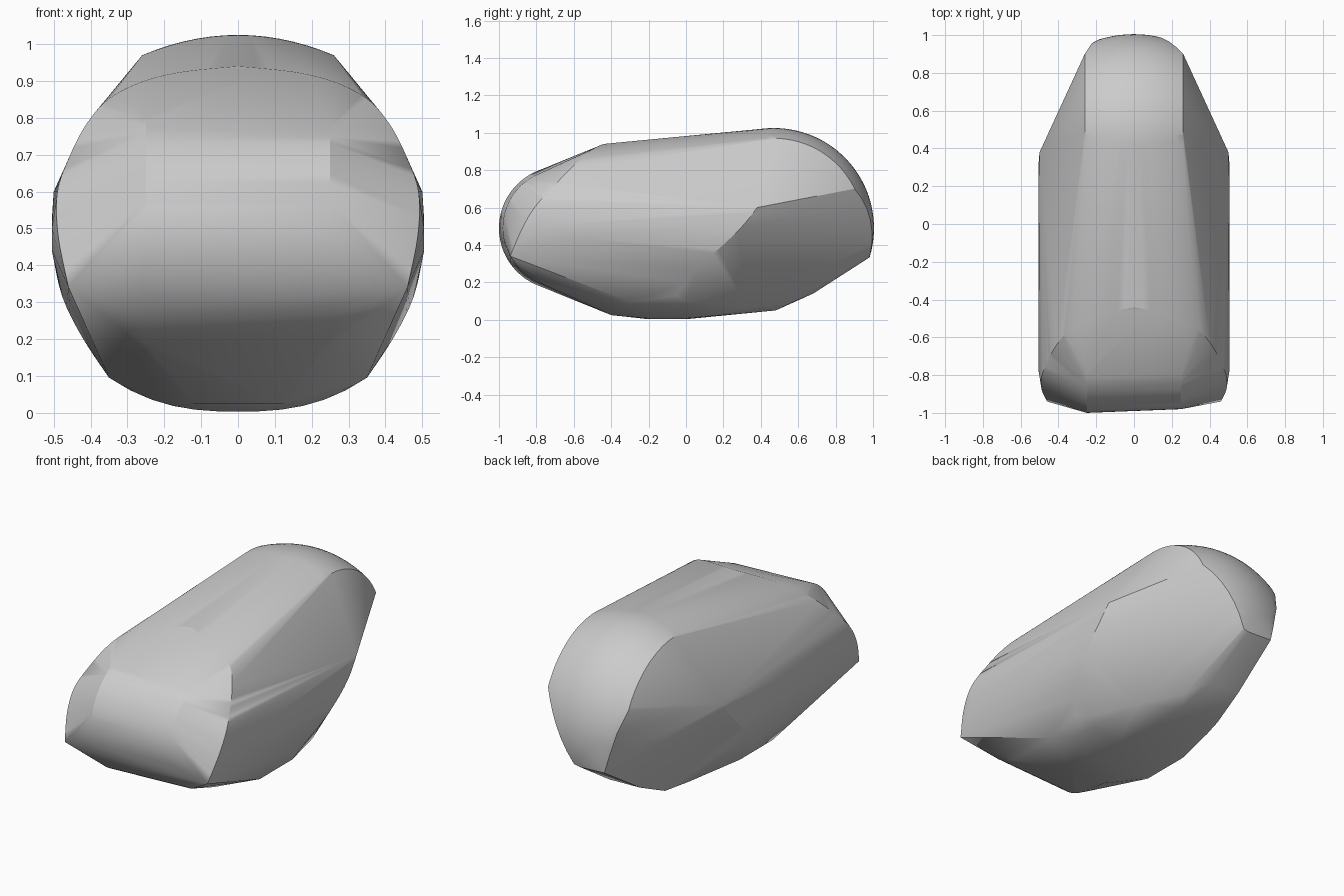
import bpy, bmesh
from math import sin, cos, radians

cube = bpy.data.objects.get("Cube")
if cube:
    bpy.data.objects.remove(cube, do_unlink=True)

points = []


def lerp(a, b, t):
    return a + (b - a) * t


def arc(x, y, z, r, start, end, steps):
    """Circular arc in a plane of constant x, angles measured from +y."""
    for i in range(steps + 1):
        a = radians(lerp(start, end, i / steps))
        points.append((x, y + r * cos(a), z + r * sin(a)))


def pair(*pts):
    """Add points on both sides."""
    for x, y, z in pts:
        points.extend([(x, y, z), (-x, y, z)])


def smooth_path(pts, steps=5):
    """Catmull-Rom samples through a few control points."""
    ext = [pts[0]] + pts + [pts[-1]]
    out = []
    for p0, p1, p2, p3 in zip(ext, ext[1:], ext[2:], ext[3:]):
        for i in range(steps):
            t = i / steps
            out.append([0.5 * (2 * b + (c - a) * t + (2 * a - 5 * b + 4 * c - d) * t * t
                               + (3 * b - a - 3 * c + d) * t ** 3)
                        for a, b, c, d in zip(p0, p1, p2, p3)])
    return out + [pts[-1]]


# Rounded nose roll
arc(-0.25, -0.67, 0.49, 0.33, 80, 280, 40)
arc(0.25, -0.665, 0.49, 0.315, 80, 280, 40)

# Curved rim of the nose panel, ending in the sharp lower corners
pair(*smooth_path([(0, -0.44, 0.94), (0.15, -0.475, 0.925), (0.26, -0.52, 0.898),
                   (0.35, -0.57, 0.852), (0.41, -0.64, 0.785), (0.455, -0.72, 0.7),
                   (0.49, -0.81, 0.6), (0.488, -0.88, 0.48), (0.46, -0.94, 0.34)]))

# Barrel-shaped tail, its lower end narrowing to a short edge
for i in range(15):
    x = lerp(-0.26, 0.26, i / 14)
    narrow = max(0, (x - 0.03) / 0.23, (-0.16 - x) / 0.10)
    arc(x, 0.47, 0.49, 0.535 - 0.055 * (x / 0.26) ** 2, 97, lerp(-17, 26, narrow), 32)
points.extend([(-0.16, 0.982, 0.34), (0.03, 0.982, 0.34)])

# Widest line of the flanks and the slanted edge behind it
pair(*smooth_path([(0.5, 0.38, 0.6), (0.505, 0.31, 0.51), (0.5, 0.22, 0.42),
                   (0.475, 0.1, 0.31), (0.42, 0, 0.2), (0.35, -0.08, 0.095)]))
pair((0.505, -0.78, 0.5), (0.505, -0.6, 0.44), (0.35, -0.3, 0.095))

# Shallow rounded keel
for y in (-0.2, -0.08, 0.0):
    for i in range(13):
        x = lerp(-0.35, 0.35, i / 12)
        points.append((x, y, 0.003 + 0.092 * abs(x / 0.35) ** 2.6))
pair((0.12, -0.4, 0.025), (0.25, 0.33, 0.065))

# Underside of the tail
points.extend([(-0.2, 0.48, 0.055), (0.06, 0.48, 0.05), (0.1, 0.56, 0.09),
               (-0.18, 0.68, 0.145), (0.02, 0.68, 0.14)])

# Skin everything with one convex shell
bm = bmesh.new()
for p in points:
    bm.verts.new(p)
bmesh.ops.remove_doubles(bm, verts=bm.verts[:], dist=0.002)
hull = bmesh.ops.convex_hull(bm, input=bm.verts[:])
bmesh.ops.delete(bm, geom=[v for v in bm.verts if not v.link_faces], context='VERTS')
bmesh.ops.recalc_face_normals(bm, faces=bm.faces[:])
mesh = bpy.data.meshes.new("body_shell")
bm.to_mesh(mesh)
bm.free()
body = bpy.data.objects.new("body_shell", mesh)
bpy.context.collection.objects.link(body)

grey = bpy.data.materials.new("plain grey")
grey.use_nodes = True
colour = (0.6, 0.6, 0.6, 1)
grey.diffuse_color = colour
grey.node_tree.nodes["Principled BSDF"].inputs["Base Color"].default_value = colour
mesh.materials.append(grey)

bpy.context.view_layer.objects.active = body
body.select_set(True)
bpy.ops.object.shade_smooth_by_angle(angle=radians(25))
